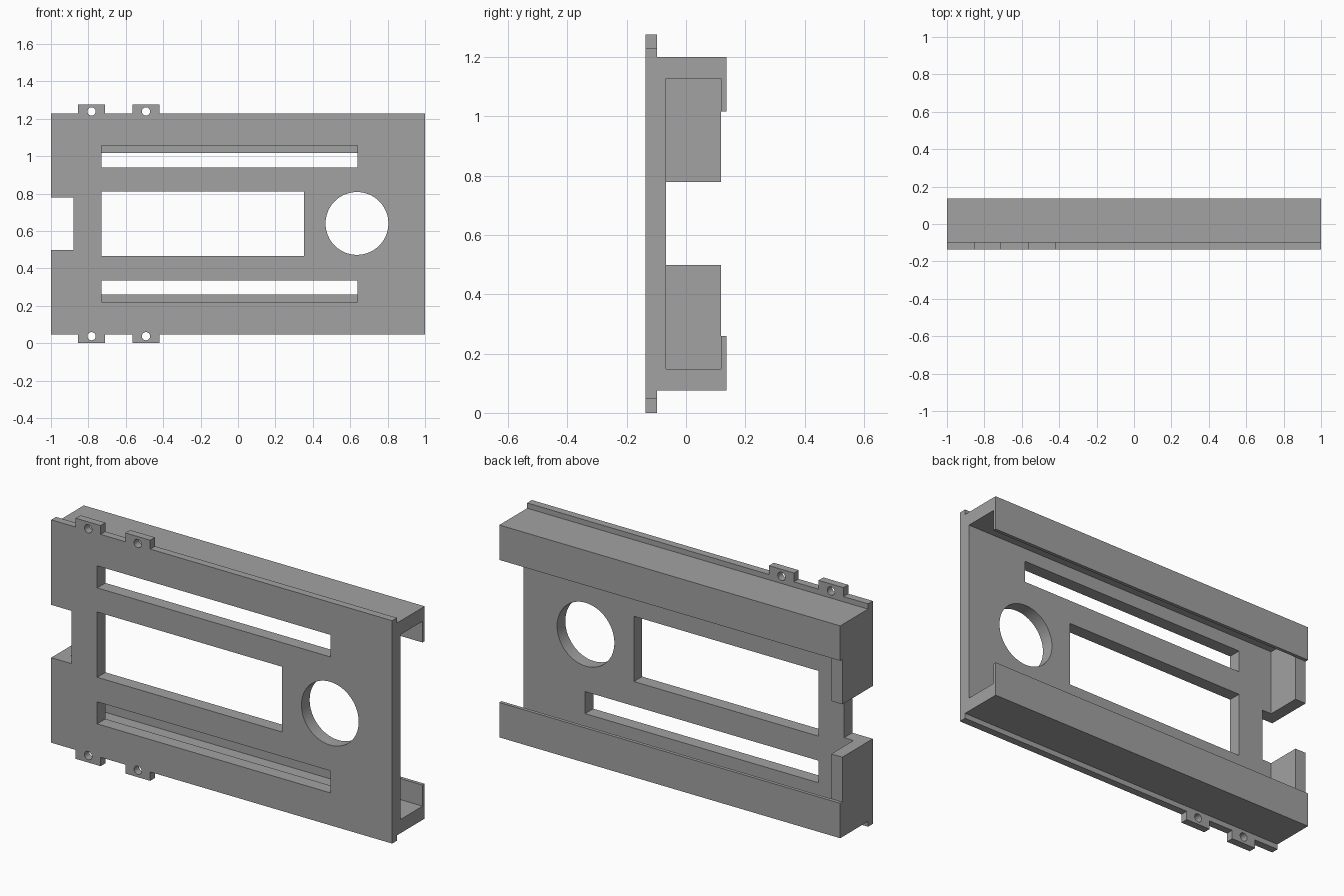
import bpy
import bmesh
from mathutils import Matrix

cube = bpy.data.objects.get("Cube")
if cube:
    bpy.data.objects.remove(cube, do_unlink=True)

MID = 0.638                       # mirror height of the frame
FRONT, LIP, INNER, CHANNEL, BACK = -0.137, -0.097, -0.068, 0.118, 0.136

grey = bpy.data.materials.new("plain grey")
grey.use_nodes = True
COLOUR = (0.36, 0.36, 0.36, 1)
grey.diffuse_color = COLOUR
grey.node_tree.nodes["Principled BSDF"].inputs["Base Color"].default_value = COLOUR


def make_object(name, bm):
    bmesh.ops.recalc_face_normals(bm, faces=bm.faces)
    mesh = bpy.data.meshes.new(name)
    bm.to_mesh(mesh)
    bm.free()
    mesh.materials.append(grey)
    obj = bpy.data.objects.new(name, mesh)
    bpy.context.collection.objects.link(obj)
    return obj


def box(name, x, y, z):
    bm = bmesh.new()
    bmesh.ops.create_cube(bm, size=1)
    for v in bm.verts:
        v.co = [lo + (c + 0.5) * (hi - lo) for c, (lo, hi) in zip(v.co, (x, y, z))]
    return make_object(name, bm)


def rod(name, x, z, radius, sides):
    bm = bmesh.new()
    bmesh.ops.create_cone(bm, cap_ends=True, segments=sides, radius1=radius,
                          radius2=radius, depth=0.3)
    bmesh.ops.transform(bm, verts=bm.verts, matrix=Matrix.Translation((x, FRONT, z))
                        @ Matrix.Rotation(1.5707963, 4, 'X'))
    return make_object(name, bm)


def combine(target, tool, operation):
    mod = target.modifiers.new(tool.name, 'BOOLEAN')
    mod.operation = operation
    mod.solver = 'EXACT'
    mod.object = tool
    tool.hide_render = True
    bpy.context.view_layer.objects.active = target
    bpy.ops.object.modifier_apply(modifier=mod.name)
    bpy.data.objects.remove(tool, do_unlink=True)


def mirrored(z):
    return (2 * MID - z[1], 2 * MID - z[0])


# Face plate with two hooked rails: one profile extruded along x
half = [(FRONT, 0.047), (LIP, 0.047), (LIP, 0.075), (BACK, 0.075),
        (BACK, 0.26), (CHANNEL, 0.26), (CHANNEL, 0.148), (INNER, 0.148)]
profile = half + [(y, 2 * MID - z) for y, z in reversed(half)]
bm = bmesh.new()
face = bm.faces.new([bm.verts.new((-1, y, z)) for y, z in profile])
extruded = bmesh.ops.extrude_face_region(bm, geom=[face])["geom"]
bmesh.ops.translate(bm, vec=(2, 0, 0),
                    verts=[g for g in extruded if isinstance(g, bmesh.types.BMVert)])
frame = make_object("frame", bm)

# Closing blocks at the right end of each rail channel
low_block = (0.11, 0.498)
for z in (low_block, mirrored(low_block)):
    combine(frame, box("end_block", (-1, -0.935), (LIP, CHANNEL), z), 'UNION')

# Screw tabs on the top and bottom edges, each with a hole
low_tab = (0, 0.06)
for x in (-0.783, -0.492):
    for z, hole in ((low_tab, 0.037), (mirrored(low_tab), 2 * MID - 0.037)):
        combine(frame, box("tab", (x - 0.073, x + 0.073), (FRONT, LIP), z), 'UNION')
        combine(frame, rod("tab_hole", x, hole, 0.022, 24), 'DIFFERENCE')

# Openings through the plate
depth = (-0.3, 0.0)
low_slot = (0.219, 0.336)
for z in (low_slot, mirrored(low_slot)):
    combine(frame, box("slot", (-0.73, 0.64), depth, z), 'DIFFERENCE')
combine(frame, box("window", (-0.73, 0.353), depth, (0.466, 0.812)), 'DIFFERENCE')
combine(frame, box("edge_notch", (-1.1, -0.88), (-0.3, 0.3), (0.498, 0.778)), 'DIFFERENCE')
combine(frame, rod("round_opening", 0.636, 0.64, 0.168, 64), 'DIFFERENCE')

# Smooth only the round walls
bpy.ops.object.select_all(action='DESELECT')
frame.select_set(True)
bpy.context.view_layer.objects.active = frame
bpy.ops.object.shade_smooth_by_angle(angle=0.5)
